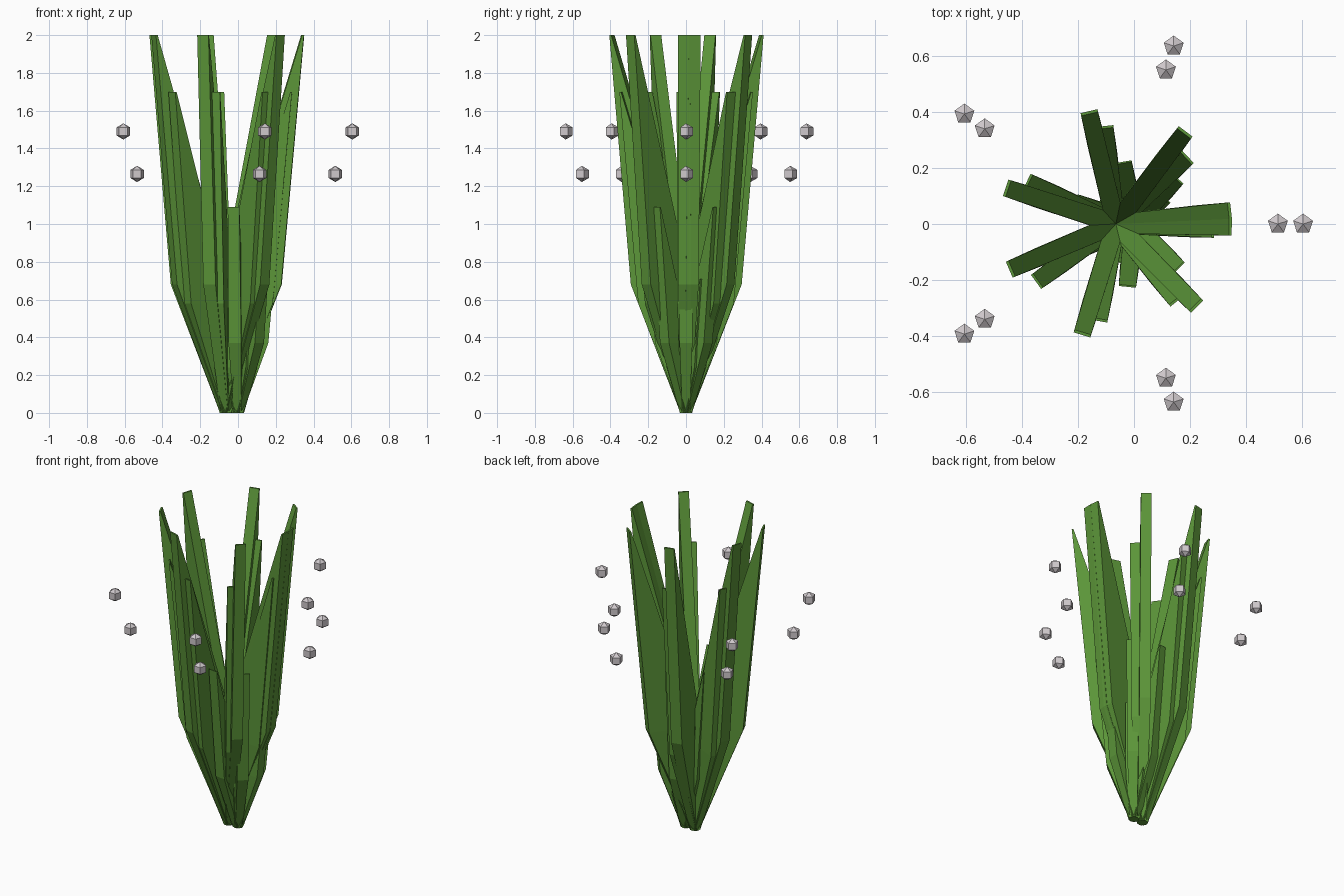
import bpy, bmesh, math

if "Cube" in bpy.data.objects:
    bpy.data.objects.remove(bpy.data.objects["Cube"])

def material(name, rgb):
    m = bpy.data.materials.new(name)
    m.diffuse_color = (*rgb, 1)
    m.use_nodes = True
    m.node_tree.nodes["Principled BSDF"].inputs["Base Color"].default_value = m.diffuse_color
    return m

GREEN = material("leaf green", (0.105, 0.30, 0.04))
GREY = material("pale bead grey", (0.62, 0.58, 0.60))
CX = -0.065  # plant axis

def finish(bm, name, mat):
    bmesh.ops.recalc_face_normals(bm, faces=bm.faces)
    me = bpy.data.meshes.new(name)
    bm.to_mesh(me)
    bm.free()
    me.materials.append(mat)
    ob = bpy.data.objects.new(name, me)
    bpy.context.collection.objects.link(ob)
    return ob

# blade sections at full size: inner radius, outer radius, height, half width
SECTIONS = [(-0.025, 0.025, 0.0, 0.02), (0.0, 0.295, 0.68, 0.034), (0.405, 0.415, 2.0, 0.031)]

def blade(bm, x, angle, s):
    c, sn = math.cos(math.radians(angle)), math.sin(math.radians(angle))
    loops = []
    for i, (r0, r1, z, w) in enumerate(SECTIONS):
        k = 1 if i == 0 else s
        loops.append([bm.verts.new((x + r * k * c - t * sn, r * k * sn + t * c, z * s))
                      for r, t in ((r0, -w), (r1, -w), (r1, w), (r0, w))])
    for a, b in zip(loops, loops[1:]):
        for j in range(4):
            n = (j + 1) % 4
            bm.faces.new((a[j], a[n], b[n], b[j]))
    bm.faces.new(loops[0][::-1])
    bm.faces.new(loops[-1])

# rings of leaves: axis x, scale, angles
RINGS = {
    "long_leaves": (CX, 1.0, (6.5, -1.4, 53, 103.4, 161.8, 203.2, 253, 314.5)),
    "medium_leaves": (CX, 0.85, (-3, 43, 96.5, 154.5, 216, 260, 308.5)),
    "short_leaves": (0.0, 0.545, (0, 47, 100, 160, 205, 264, 315)),
    "inner_leaves": (0.0, 0.355, (42, 95, 150, 200, 255, 310)),
}
for name, (x, s, angles) in RINGS.items():
    bm = bmesh.new()
    for a in angles:
        blade(bm, x, a, s)
    finish(bm, name, GREEN)

# two rings of five small faceted beads floating around the plant
for name, rad, z in (("upper_bead", 0.67, 1.49), ("lower_bead", 0.58, 1.265)):
    for i in range(5):
        a = math.radians(72 * i)
        bm = bmesh.new()
        bmesh.ops.create_uvsphere(bm, u_segments=5, v_segments=3, radius=0.043)
        ob = finish(bm, f"{name}_{i + 1}", GREY)
        ob.location = (CX + rad * math.cos(a), rad * math.sin(a), z)
